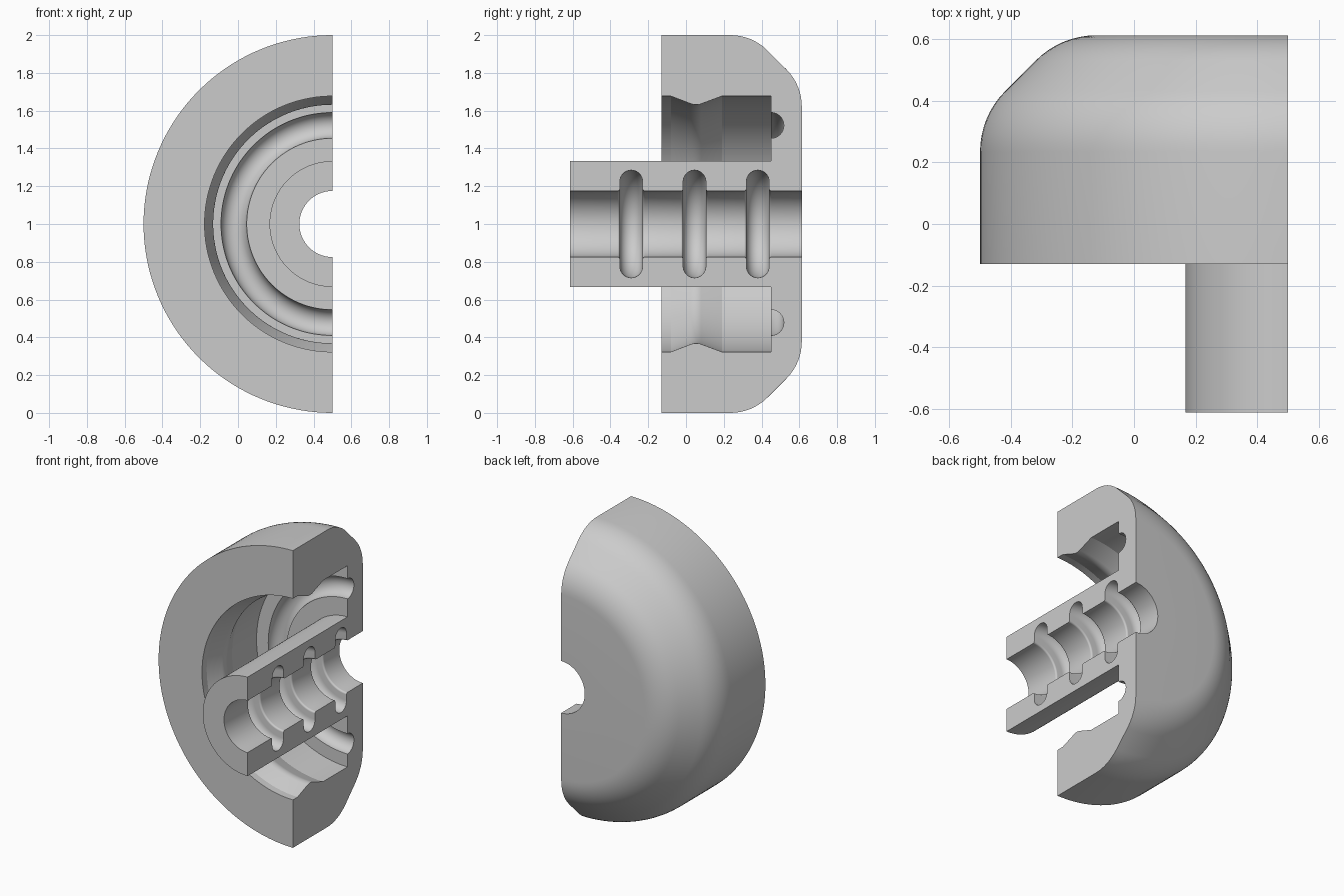
import bpy, bmesh, math
from mathutils import Vector

cube = bpy.data.objects.get("Cube")
if cube:
    bpy.data.objects.remove(cube)

AXIS_X, AXIS_Z = 0.5, 1.0
FRONT, BACK = -0.613, 0.613
BORE, HUB, POCKET = 0.175, 0.333, 0.677
STEPS = 72


def arc(cy, cr, radius, start, end, n=12):
    """Points on an arc in the (y, r) plane, angles in degrees."""
    angles = [math.radians(start + (end - start) * i / n) for i in range(n + 1)]
    return [(cy + radius * math.cos(a), cr + radius * math.sin(a)) for a in angles]


def fillet(before, corner, after, trim, n=8):
    """Round a corner with an arc that begins trim away from it."""
    c = Vector(corner)
    u, v = (Vector(before) - c).normalized(), (Vector(after) - c).normalized()
    half = u.angle(v) / 2
    radius = trim * math.tan(half)
    centre = c + (u + v).normalized() * (trim / math.cos(half))
    a, b = c + u * trim - centre, c + v * trim - centre
    sweep = a.angle(b)
    return [tuple(centre + (a * math.sin(sweep * (1 - i / n)) + b * math.sin(sweep * i / n))
                  / math.sin(sweep)) for i in range(n + 1)] if radius else [corner]


def bore_groove(y, half=0.06, lip=0.012):
    """Round-bottomed ring groove in the bore, listed from back to front."""
    return (arc(y + half + lip, BORE + lip, lip, 270, 180, 7)
            + arc(y, 0.225, half, 0, 180, 16)
            + arc(y - half - lip, BORE + lip, lip, 0, -90, 7))


# Hub and pocket floor with its ring groove
profile = [(FRONT, BORE), (FRONT, HUB), (0.45, HUB)]
profile += arc(0.45, 0.522, 0.068, -90, 90, 16)

# Pocket wall with the raised bead
bead = [(0.19, POCKET), (0.053, 0.626), (-0.08, POCKET)]
profile += [(0.45, POCKET), bead[0]] + fillet(*bead, 0.03) + [bead[2]]

# Outer wall with the rounded chamfer
rim, top, back, end = (-0.13, 1.0), (0.35, 1.0), (BACK, 0.737), (BACK, BORE)
profile += [(-0.13, POCKET), rim]
profile += fillet(rim, top, back, 0.115) + fillet(top, back, end, 0.115) + [end]

# Bore grooves
for y in (0.38, 0.045, -0.29):
    profile += bore_groove(y)

# Half revolution about the horizontal axis, closed by the two cut faces
bm = bmesh.new()
rings = []
for i in range(STEPS + 1):
    a = math.pi * i / STEPS
    rings.append([bm.verts.new((AXIS_X - r * math.sin(a), y, AXIS_Z + r * math.cos(a)))
                  for y, r in profile])
count = len(profile)
for lower, upper in zip(rings, rings[1:]):
    for j in range(count):
        k = (j + 1) % count
        bm.faces.new((lower[j], lower[k], upper[k], upper[j]))
bm.faces.new(rings[0])
bm.faces.new(rings[-1])
bmesh.ops.recalc_face_normals(bm, faces=bm.faces)

mesh = bpy.data.meshes.new("sectioned_knob")
bm.to_mesh(mesh)
bm.free()
knob = bpy.data.objects.new("sectioned_knob", mesh)
bpy.context.collection.objects.link(knob)

# Plain grey material
grey = bpy.data.materials.new("light_grey")
grey.use_nodes = True
colour = (0.6, 0.6, 0.6, 1.0)
grey.diffuse_color = colour
grey.node_tree.nodes["Principled BSDF"].inputs["Base Color"].default_value = colour
mesh.materials.append(grey)

bpy.ops.object.select_all(action="DESELECT")
knob.select_set(True)
bpy.context.view_layer.objects.active = knob
bpy.ops.object.shade_smooth_by_angle(angle=math.radians(17))
